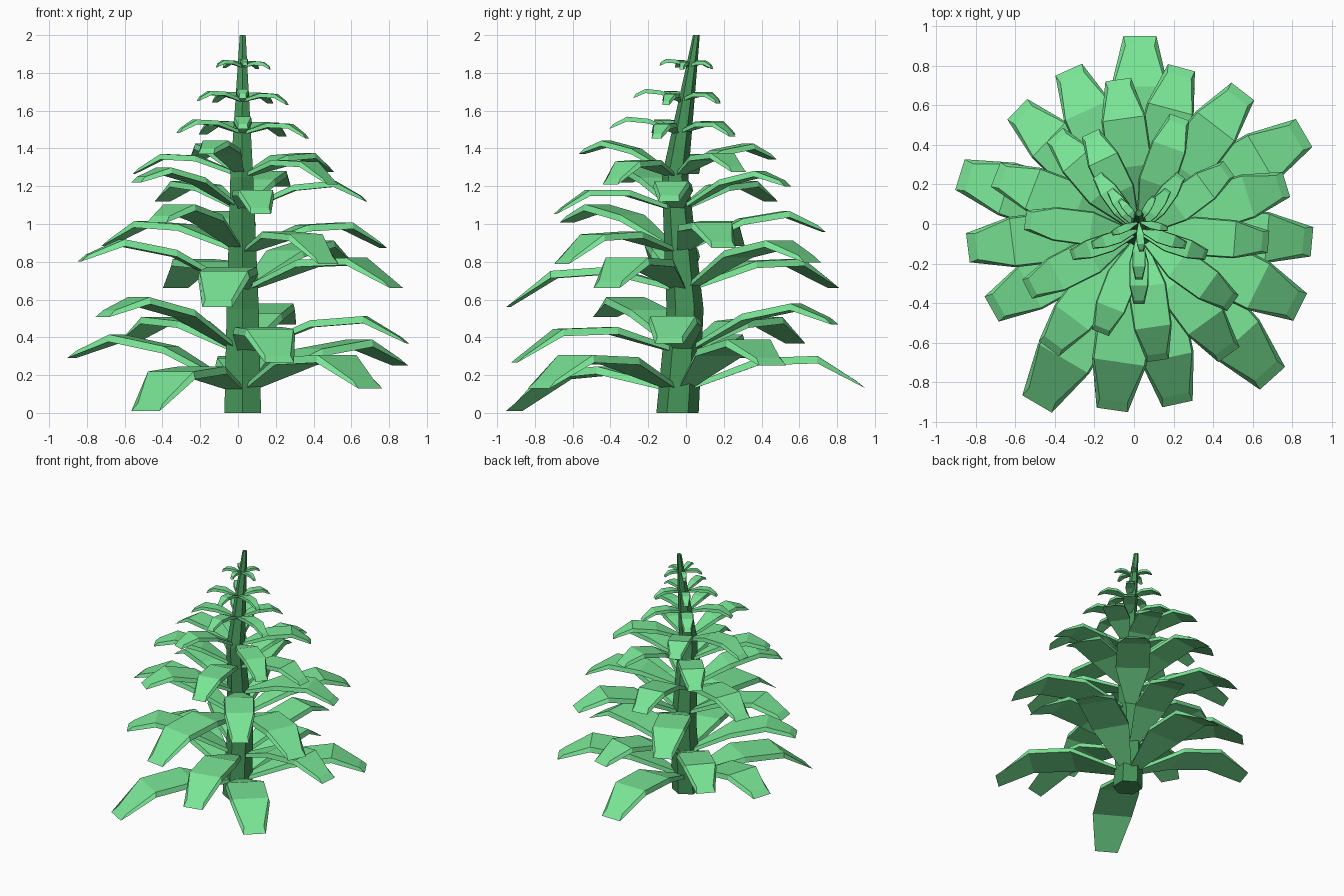
import bpy, bmesh
from math import sin, cos, pi, radians
from mathutils import Vector

if "Cube" in bpy.data.objects:
    bpy.data.objects.remove(bpy.data.objects["Cube"])


def material(name, color):
    m = bpy.data.materials.new(name)
    m.diffuse_color = (*color, 1)
    m.use_nodes = True
    m.node_tree.nodes["Principled BSDF"].inputs["Base Color"].default_value = m.diffuse_color
    return m


LEAF = material("leaf_green", (0.19, 0.78, 0.30))
BARK = material("stem_green", (0.06, 0.30, 0.10))


def loft(bm, rings):
    """Skin a list of equal-length point rings and cap both ends."""
    vs = [[bm.verts.new(p) for p in r] for r in rings]
    n = len(vs[0])
    for a, b in zip(vs, vs[1:]):
        for i in range(n):
            j = (i + 1) % n
            bm.faces.new((a[i], a[j], b[j], b[i]))
    bm.faces.new(vs[0][::-1])
    bm.faces.new(vs[-1])


def finish(bm, name, mat):
    bmesh.ops.recalc_face_normals(bm, faces=bm.faces[:])
    me = bpy.data.meshes.new(name)
    bm.to_mesh(me)
    bm.free()
    me.materials.append(mat)
    ob = bpy.data.objects.new(name, me)
    bpy.context.collection.objects.link(ob)


def leaf(bm, root, tip, wide=1.0, arch=1.0):
    """Arched leaf: narrow root, wide middle, drooping blunt tip."""
    d = tip - root
    flat = Vector((d.x, d.y, 0))
    R = flat.length
    out = flat.normalized()
    side = Vector((-out.y, out.x, 0))
    t = 0.008 + 0.012 * R           # half thickness
    rings = []
    for f, rise, w in ((0.04, 0, 0.03), (0.42, 0.135, 0.145),
                       (0.74, 0.14, 0.142), (1, 0, 0.08)):
        c = root + d * f + Vector((0, 0, rise * R * arch))
        up = Vector((0, 0, t if f > 0.1 else t * 0.7))
        back = out * (0.05 * R if f == 1 else 0)   # slanted tip cap
        s, sb = side * (w * R * wide - 0.005 * R), side * (w * R * wide + 0.005 * R)
        rings.append([c + s + up - back, c - s + up - back,
                      c - sb - up, c + sb - up])
    loft(bm, rings)


# Bent hexagonal trunk
bm = bmesh.new()
trunk = [(0.025, -0.045, 0, 0.112), (0.025, -0.005, 0.55, 0.098),
         (0.02, -0.058, 1.25, 0.07), (0.025, 0.055, 2.0, 0.018)]
loft(bm, [[(x + r * sin(i * pi / 3), y + r * cos(i * pi / 3), z)
           for i in range(6)] for x, y, z, r in trunk])
finish(bm, "trunk", BARK)

# Large tiers: root height, root y, then leaf tips (x, y, z)
tiers = [
    (0.13, -0.03, [(0.03, 0.95, 0.15), (0.86, 0.46, 0.27), (0.70, -0.78, 0.15),
                   (-0.49, -0.91, 0.03), (-0.88, 0.25, 0.31)]),
    (0.33, -0.01, [(0.24, 0.79, 0.485), (0.90, -0.09, 0.385), (0.22, -0.91, 0.285),
                   (-0.72, -0.43, 0.525), (-0.59, 0.58, 0.385)]),
    (0.66, -0.01, [(0.55, 0.67, 0.815), (0.84, -0.42, 0.68), (-0.11, -0.94, 0.58),
                   (-0.84, -0.12, 0.82), (-0.33, 0.78, 0.68)]),
    (0.86, -0.03, [(-0.08, 0.73, 0.975), (0.77, 0.20, 0.89), (0.48, -0.66, 0.805),
                   (-0.43, -0.63, 1.025), (-0.70, 0.25, 0.90)]),
    (1.08, -0.04, [(0.23, 0.54, 1.215), (0.68, -0.09, 1.135), (0.12, -0.69, 1.07),
                   (-0.54, -0.33, 1.235), (-0.40, 0.45, 1.135)]),
    (1.26, -0.055, [(0.48, 0.28, 1.29), (0.50, -0.40, 1.225), (-0.17, -0.55, 1.385),
                    (-0.55, 0.02, 1.28), (-0.22, 0.46, 1.355)]),
]
# Small crown tiers: root height, root y, radius, angle of first leaf
for z, y, r, first in ((1.485, -0.045, 0.36, -90), (1.655, -0.03, 0.25, -90),
                       (1.835, 0.01, 0.15, -85)):
    tips = []
    for k in range(5):
        a = radians(first + 72 * k)
        dz = (0.03, -0.02, -0.01, 0.0, 0.01)[k] * r / 0.35
        tips.append((0.025 + r * cos(a), y + r * sin(a), z + dz))
    tiers.append((z, y, tips))

for i, (z, y, tips) in enumerate(tiers):
    bm = bmesh.new()
    for p in tips:
        leaf(bm, Vector((0.025, y, z)), Vector(p), *((0.9, 0.95) if i > 5 else ()))
    finish(bm, f"leaf_tier_{i + 1}", LEAF)
